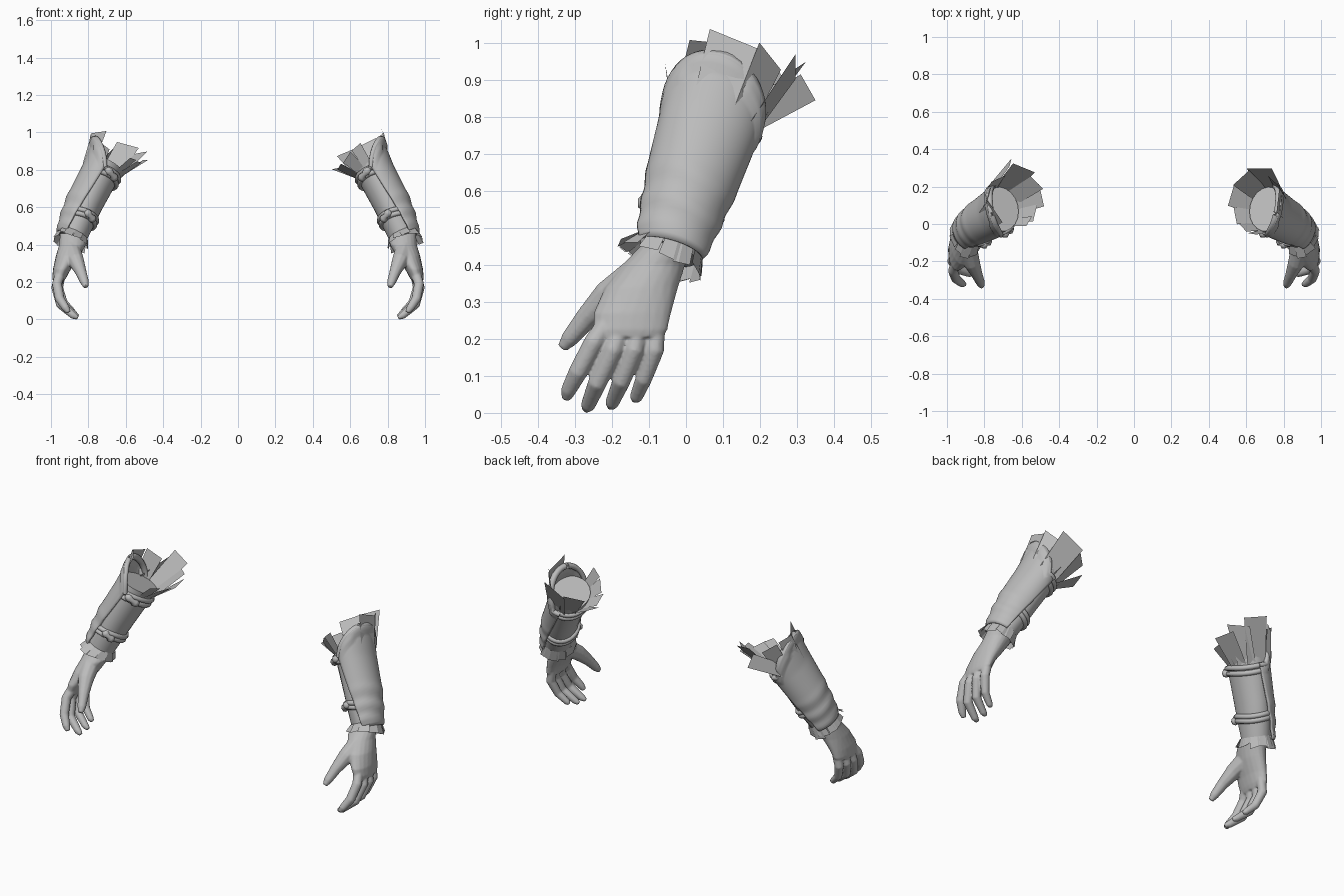
import bpy, bmesh, math, random
from mathutils import Vector

if "Cube" in bpy.data.objects:
    bpy.data.objects.remove(bpy.data.objects["Cube"])

random.seed(4)
grey = bpy.data.materials.new("grey")
grey.diffuse_color = (0.5, 0.5, 0.5, 1)
grey.use_nodes = True
grey.node_tree.nodes["Principled BSDF"].inputs["Base Color"].default_value = grey.diffuse_color

# Forearm frame: wrist origin, axis to elbow, outward and backward directions
WRIST = Vector((0.885, -0.045, 0.44))
AXIS = Vector((-0.387, 0.282, 0.878)).normalized()
OUT = (Vector((1, 0, 0)) - AXIS * AXIS.x).normalized()
BACK = AXIS.cross(OUT)


def arm(deg, s, ru, rv=None):
    a = math.radians(deg)
    return WRIST + AXIS * s + OUT * ru * math.cos(a) + BACK * (rv or ru) * math.sin(a)


def lerp_table(table, s):
    if s <= table[0][0]:
        return table[0][1:]
    for p, q in zip(table, table[1:]):
        if s <= q[0]:
            t = (s - p[0]) / (q[0] - p[0])
            return [a + (b - a) * t for a, b in zip(p[1:], q[1:])]
    return table[-1][1:]


def loft(bm, rings, closed=True):
    vs = [[bm.verts.new(p) for p in r] for r in rings]
    n = len(vs[0])
    for a, b in zip(vs, vs[1:]):
        for i in range(n if closed else n - 1):
            j = (i + 1) % n
            bm.faces.new((a[i], a[j], b[j], b[i]))
    if closed:
        bm.faces.new(vs[0][::-1])
        bm.faces.new(vs[-1])


def tube(bm, path, n=10, ref=Vector((0.3, 1, 0.1))):
    """Round tube through (point, radius) pairs."""
    rings, m = [], len(path)
    for i, (p, r) in enumerate(path):
        t = (path[min(i + 1, m - 1)][0] - path[max(i - 1, 0)][0]).normalized()
        x = t.cross(ref).normalized()
        y = t.cross(x)
        rings.append([p + (x * math.cos(k * math.tau / n) + y * math.sin(k * math.tau / n)) * r
                      for k in range(n)])
    loft(bm, rings)


def finish(name, bm, side, smooth=True, solid=0.0, remesh=False):
    bmesh.ops.recalc_face_normals(bm, faces=bm.faces)
    if side < 0:
        for v in bm.verts:
            v.co.x = -v.co.x
        bmesh.ops.reverse_faces(bm, faces=bm.faces)
    me = bpy.data.meshes.new(name)
    bm.to_mesh(me)
    bm.free()
    me.materials.append(grey)
    ob = bpy.data.objects.new(name, me)
    bpy.context.collection.objects.link(ob)
    if remesh:
        md = ob.modifiers.new("blend", 'REMESH')
        md.mode, md.voxel_size, md.use_smooth_shade = 'VOXEL', 0.005, True
        md = ob.modifiers.new("soften", 'SMOOTH')
        md.factor, md.iterations = 0.5, 5
    if solid:
        md = ob.modifiers.new("thickness", 'SOLIDIFY')
        md.thickness, md.offset = solid, 0
    if smooth:
        bpy.ops.object.select_all(action='DESELECT')
        ob.select_set(True)
        bpy.context.view_layer.objects.active = ob
        bpy.ops.object.shade_smooth_by_angle(angle=math.radians(50))


# Palm sections: z, centre x, centre y, half x, half y
PALM = [(0.46, .88, -.045, .072, .07), (0.40, .884, -.087, .072, .085), (0.34, .91, -.12, .064, .099),
        (0.27, .941, -.145, .048, .105), (0.225, .955, -.15, .038, .1), (0.205, .96, -.153, .03, .09)]
# Finger joints: x, y, z, radius
FINGERS = [
    [(.945, -.20, .26, .028), (.968, -.25, .19, .027), (.953, -.292, .11, .026), (.92, -.318, .06, .021), (.905, -.324, .038, .013)],
    [(.95, -.165, .25, .028), (.972, -.197, .17, .027), (.948, -.24, .08, .026), (.878, -.265, .02, .02), (.856, -.27, .009, .011)],
    [(.95, -.125, .25, .028), (.97, -.14, .17, .027), (.944, -.175, .085, .025), (.874, -.20, .026, .019), (.854, -.203, .016, .011)],
    [(.945, -.08, .25, .026), (.96, -.085, .17, .026), (.933, -.115, .09, .023), (.885, -.135, .042, .018), (.872, -.138, .033, .01)],
    [(.89, -.13, .37, .052), (.866, -.21, .315, .044), (.84, -.27, .255, .031), (.82, -.315, .20, .024), (.813, -.335, .175, .014)]]

SLEEVE = [(-.01, .075, .08), (.1, .08, .1), (.2, .084, .111), (.38, .1, .121), (.44, .106, .124)]
SHELL = [(-.03, .08, .085), (-.005, .084, .092), (.02, .094, .106), (.06, .095, .104), (.1, .108, .114),
         (.14, .103, .111), (.19, .113, .121), (.23, .108, .122), (.38, .1, .132), (.45, .102, .136), (.6, .106, .136)]
# Torn top strips: angle, tip radius, tip height, tip width
STRIPS = {
    1: [(-4, .125, .595, .14), (45, .14, .59, .11), (82, .175, .615, .15), (122, .165, .60, .12),
        (156, .195, .52, .12), (190, .17, .49, .1), (222, .16, .50, .08), (250, .165, .52, .06)],
    -1: [(-36, .11, .58, .14), (15, .125, .575, .09), (60, .14, .58, .1), (106, .185, .645, .13),
         (136, .18, .61, .12), (161, .195, .57, .12), (188, .17, .52, .09), (207, .155, .51, .06)]}


def shell_top(deg):
    return 0.40 + 0.15 * max(math.cos(math.radians(deg + 12)), 0) ** 0.75


def strip(bm, d, base, tip, wb, wt, skew):
    """Flat four-sided strip from base to tip, tangent to the arm."""
    a = math.radians(d)
    tan = BACK * math.cos(a) - OUT * math.sin(a)
    loft(bm, [[base - tan * wb, base + tan * wb],
              [tip - tan * wt - AXIS * skew, tip + tan * wt + AXIS * skew]], closed=False)


for side, tag in ((1, "left"), (-1, "right")):
    # Hand blended from palm and finger tubes
    bm = bmesh.new()
    loft(bm, [[Vector((cx + hx * math.cos(k * math.tau / 20), cy + hy * math.sin(k * math.tau / 20), z))
               for k in range(20)] for z, cx, cy, hx, hy in PALM])
    for f in FINGERS:
        tube(bm, [(Vector(p[:3]), p[3]) for p in f])
    finish(tag + "_hand", bm, side, remesh=True)

    # Inner sleeve, closed at the elbow
    bm = bmesh.new()
    loft(bm, [[arm(k * 18, s, ru, rv) for k in range(20)] for s, ru, rv in SLEEVE])
    finish(tag + "_sleeve", bm, side)

    # Outer arm guard: wrinkled, narrower toward the wrist, with a thick domed hem
    bm = bmesh.new()
    turns = [-1 + 2 * i / 32 for i in range(33)]
    rows = []
    for j in range(33):
        row = []
        for t in turns:
            top = shell_top(t * 104)
            s = -0.005 + (top + 0.005) * j / 32
            d = t * (68 + 36 * j / 32)
            ru, rv = lerp_table(SHELL, s + 0.012 * math.sin(math.radians(2 * d)))
            hem = 0.011 * (1 - abs(t) ** 3) if top - s < 0.05 else 0
            row.append(arm(d, s, ru + hem, rv + hem))
        rows.append(row)
    loft(bm, rows, closed=False)
    finish(tag + "_arm_guard", bm, side, solid=0.012)

    # Rolled rim along the domed edge
    bm = bmesh.new()
    path = []
    for t in turns:
        d = t * 104
        s = shell_top(d) - 0.008
        ru, rv = lerp_table(SHELL, s)
        path.append((arm(d, s, ru, rv), 0.019 - 0.006 * abs(t)))
    tube(bm, path, 8)
    finish(tag + "_guard_rim", bm, side)

    # Straps across the inner arm, with knots, at elbow and wrist
    for part, heights, knot, start in (("elbow", (.362, .392), 232, 92), ("wrist", (.108, .132), 236, 68)):
        bm = bmesh.new()
        for h in heights:
            ru, rv = lerp_table(SLEEVE, h)
            path = []
            for i in range(19):
                d = start + (360 - 2 * start) * i / 18
                path.append((arm(d, h + 0.006 * math.sin(math.radians(d * 2)), ru + .003, rv), .014))
            tube(bm, path, 8, AXIS)
        finish(f"{tag}_{part}_strap", bm, side)
        bm = bmesh.new()
        h = sum(heights) / 2
        ru, rv = lerp_table(SLEEVE, h)
        tube(bm, [(arm(knot + t * 22, h + t * .012, ru + .012, rv + .008), r)
                  for t, r in ((-1, .006), (-.8, .019), (-.4, .023), (0, .014), (.4, .023), (.8, .019), (1, .006))],
             8, AXIS)
        finish(f"{tag}_{part}_knot", bm, side)

    # Torn strips fanning out of the elbow opening
    bm = bmesh.new()
    for d, r, s, w in STRIPS[side]:
        strip(bm, d, arm(d, .40, .092, .112), arm(d, s, r), w * .4, w * .5, random.uniform(-.015, .015))
    if side < 0:  # one strip stands edge-on behind the elbow
        loft(bm, [[Vector((.77, .16, .82)), Vector((.78, .20, .765))],
                  [Vector((.665, .31, .915)), Vector((.655, .35, .845))]], closed=False)
    finish(tag + "_elbow_strips", bm, side, smooth=False)

    # Frilled cuff of short strips around the wrist
    bm = bmesh.new()
    for i in range(13):
        d = i * 360 / 13 + random.uniform(-5, 5)
        front = max(-math.sin(math.radians(d)), 0)
        inner = max(-math.cos(math.radians(d)), 0)
        strip(bm, d, arm(d, .018, .078, .088),
              arm(d, random.uniform(-.06, -.045) + .025 * front + .025 * inner, .086 + .012 * inner, .1 + .035 * front),
              .024, random.uniform(.024, .034), random.uniform(-.008, .008))
    finish(tag + "_cuff_frill", bm, side, smooth=False)
